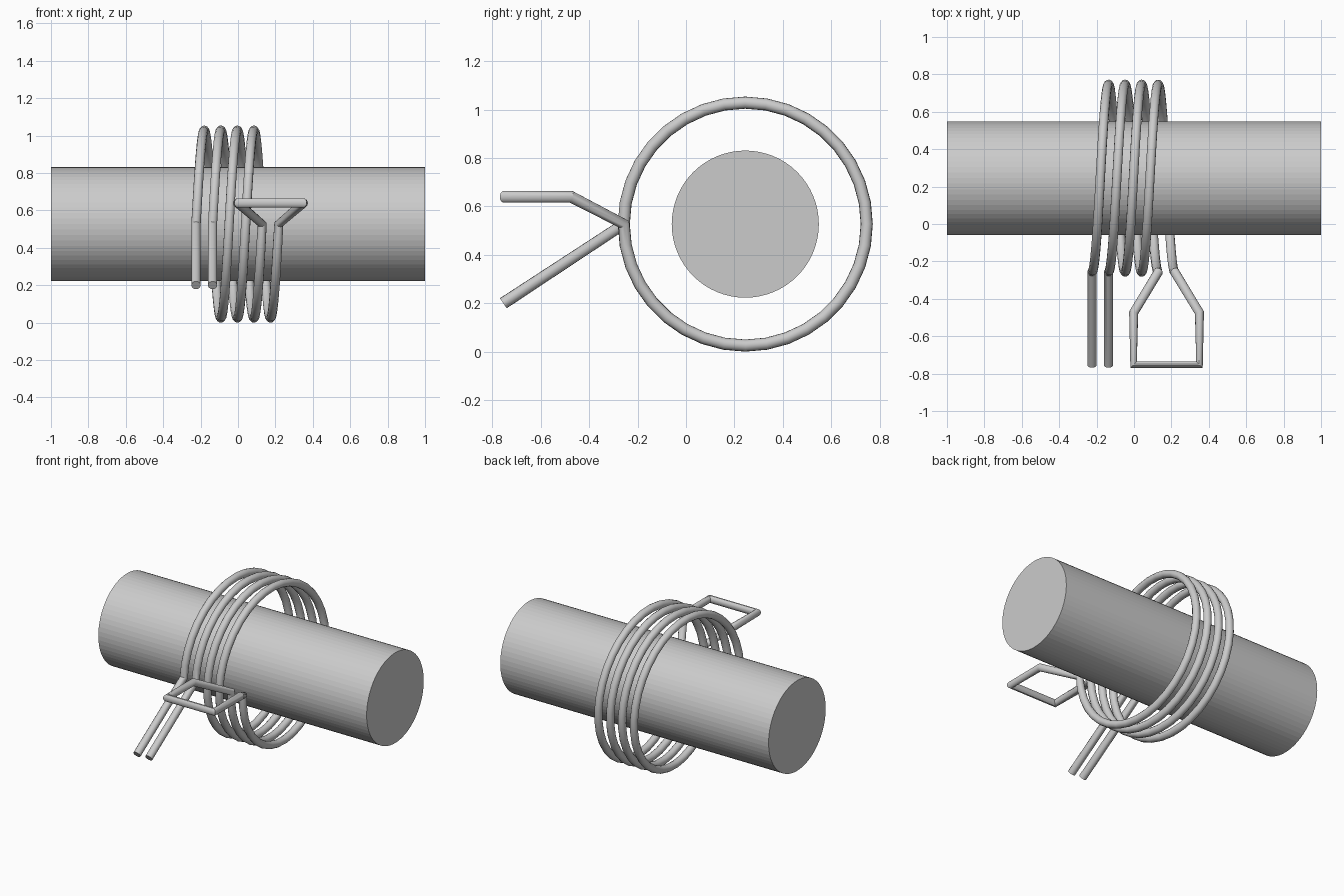
import bpy
import math
from mathutils import Vector

if "Cube" in bpy.data.objects:
    bpy.data.objects.remove(bpy.data.objects["Cube"])

CY, CZ = 0.245, 0.527      # shared axis of shaft and coil
COIL_R, WIRE_R = 0.502, 0.025
PITCH, STEPS, TURNS = 0.177, 36, 2

grey = bpy.data.materials.new("steel grey")
grey.diffuse_color = (0.6, 0.6, 0.6, 1)
grey.use_nodes = True
grey.node_tree.nodes["Principled BSDF"].inputs["Base Color"].default_value = grey.diffuse_color

# Shaft running along x
bpy.ops.mesh.primitive_cylinder_add(vertices=64, radius=0.304, depth=2,
                                    location=(0, CY, CZ), rotation=(0, math.pi / 2, 0))
shaft = bpy.context.object
shaft.name = "shaft"
shaft.data.materials.append(grey)


def strand(x0, loop_x):
    """Straight tail, two coil turns, then one half of the wire loop."""
    pts = [Vector((x0, -0.755, 0.20))]
    for i in range(STEPS * TURNS + 1):
        a = 2 * math.pi * i / STEPS
        pts.append(Vector((x0 + PITCH * i / STEPS,
                           CY - COIL_R * math.cos(a),
                           CZ + COIL_R * math.sin(a))))
    pts.append(Vector((loop_x, -0.475, 0.64)))
    pts.append(Vector((loop_x, -0.752, 0.64)))
    return pts


# Both strands are one continuous bent wire, joined by the loop's front bar
path = strand(-0.2245, -0.002) + strand(-0.136, 0.35)[::-1]
curve = bpy.data.curves.new("coil_spring", 'CURVE')
curve.dimensions = '3D'
curve.bevel_depth = WIRE_R
curve.bevel_resolution = 4
curve.use_fill_caps = True
spline = curve.splines.new('POLY')
spline.points.add(len(path) - 1)
for point, co in zip(spline.points, path):
    point.co = (*co, 1)
curve.materials.append(grey)
spring = bpy.data.objects.new("coil_spring", curve)
bpy.context.collection.objects.link(spring)

# Turn the wire into a mesh with smooth sides and sharp ends
bpy.ops.object.select_all(action='DESELECT')
spring.select_set(True)
bpy.context.view_layer.objects.active = spring
bpy.ops.object.convert(target='MESH')
bpy.ops.object.shade_smooth_by_angle(angle=math.radians(35))
